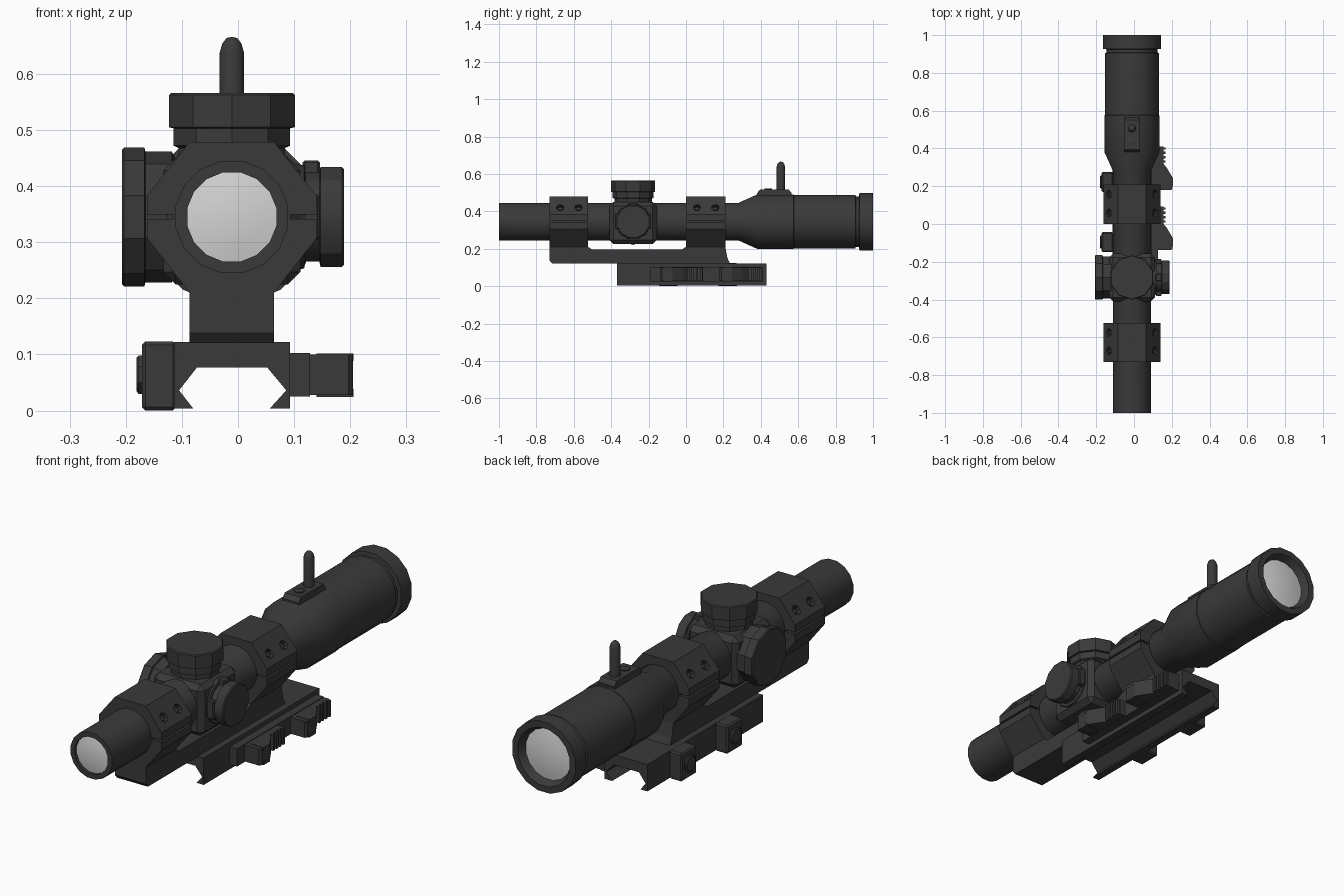
import bpy, bmesh, math
from mathutils import Vector, Matrix

if "Cube" in bpy.data.objects:
    bpy.data.objects.remove(bpy.data.objects["Cube"])

CX, CZ, TY = -0.011, 0.345, -0.283      # optical axis and turret position


def material(name, v):
    m = bpy.data.materials.new(name)
    m.diffuse_color = (v, v, v, 1)
    m.use_nodes = True
    m.node_tree.nodes["Principled BSDF"].inputs["Base Color"].default_value = m.diffuse_color
    return m


BLACK = material("matte black", 0.042)
GLASS = material("pale glass", 0.66)


def finish(name, bm, mat=BLACK, smooth=None):
    bmesh.ops.remove_doubles(bm, verts=bm.verts, dist=1e-5)
    bmesh.ops.recalc_face_normals(bm, faces=bm.faces)
    me = bpy.data.meshes.new(name)
    bm.to_mesh(me)
    bm.free()
    me.materials.append(mat)
    ob = bpy.data.objects.new(name, me)
    bpy.context.collection.objects.link(ob)
    if smooth:
        bpy.ops.object.select_all(action='DESELECT')
        ob.select_set(True)
        bpy.context.view_layer.objects.active = ob
        bpy.ops.object.shade_smooth_by_angle(angle=math.radians(smooth))
    return ob


def lathe(name, prof, axis, centre, n=16, mat=BLACK, smooth=30):
    """Revolve (radius, height) points about an axis; the centre gives the offset."""
    bm = bmesh.new()
    rings = []
    for r, h in prof:
        ring = []
        for i in range(n):
            a = (i + 0.5) * 2 * math.pi / n
            u, w = r * math.cos(a), r * math.sin(a)
            p = {'X': (h, u, w), 'Y': (u, h, w), 'Z': (u, w, h)}[axis]
            ring.append(bm.verts.new(Vector(p) + Vector(centre)))
        rings.append(ring)
    for a, b in zip(rings, rings[1:]):
        for i in range(n):
            j = (i + 1) % n
            bm.faces.new((a[i], a[j], b[j], b[i]))
    for ring, (r, h) in ((rings[0], prof[0]), (rings[-1], prof[-1])):
        if r > 1e-4:
            bm.faces.new(ring)
    bmesh.ops.dissolve_degenerate(bm, dist=1e-6, edges=bm.edges)
    return finish(name, bm, mat, smooth)


def extrude(name, pts, axis, lo, hi):
    """Extrude a flat outline along an axis from lo to hi."""
    bm = bmesh.new()
    put = {'X': lambda p, h: (h, *p), 'Y': lambda p, h: (p[0], h, p[1]),
           'Z': lambda p, h: (*p, h)}[axis]
    a = [bm.verts.new(put(p, lo)) for p in pts]
    b = [bm.verts.new(put(p, hi)) for p in pts]
    bm.faces.new(a)
    bm.faces.new(b)
    for i in range(len(a)):
        j = (i + 1) % len(a)
        bm.faces.new((a[i], a[j], b[j], b[i]))
    return finish(name, bm)


def box(name, x0, x1, y0, y1, z0, z1, bevel=0):
    ob = extrude(name, [(x0, y0), (x1, y0), (x1, y1), (x0, y1)], 'Z', z0, z1)
    if bevel:
        m = ob.modifiers.new("bevel", 'BEVEL')
        m.width, m.segments = bevel, 1
    return ob


# Scope tube with both recessed ends
lathe("scope_tube", [(0, -0.985), (0.081, -0.985), (0.081, -1), (0.102, -1), (0.102, 0.28),
                     (0.148, 0.38), (0.148, 0.575), (0.145, 0.577), (0.145, 0.905),
                     (0.138, 0.908), (0.138, 0.925), (0.156, 0.927), (0.156, 1),
                     (0.128, 1), (0.110, 0.965), (0, 0.965)], 'Y', (CX, 0, CZ), 16)
lathe("front_lens", [(0.081, -0.988), (0.055, -0.993), (0.028, -0.996), (0, -0.997)],
      'Y', (CX, 0, CZ), 16, GLASS, 60)
lathe("rear_lens", [(0.112, 0.968), (0.075, 0.975), (0.038, 0.979), (0, 0.98)],
      'Y', (CX, 0, CZ), 16, GLASS, 60)

# Clamp rings: octagon outline with a split slot on each side, and screw holes
half = [(0.075, 0.479), (0.151, 0.383), (0.151, 0.349), (0.105, 0.349),
        (0.105, 0.341), (0.151, 0.341), (0.151, 0.307), (0.075, 0.21)]
outline = [(CX + x, z) for x, z in half] + [(CX - x, z) for x, z in reversed(half)]
slope = Vector((0.096, 0, 0.076)).normalized()
for name, y0, y1 in (("front_ring", -0.73, -0.523), ("rear_ring", 0.0, 0.21)):
    ring = extrude(name, outline, 'Y', y0, y1)
    bm = bmesh.new()
    for s in (-1, 1):
        n = Vector((s * slope.x, 0, slope.z))
        for t in (0.28, 0.75):
            at = Vector((CX + s * 0.122, y0 + t * (y1 - y0), 0.42))
            rot = n.to_track_quat('Z', 'Y').to_matrix().to_4x4()
            bmesh.ops.create_cone(bm, cap_ends=True, segments=10, radius1=0.021, radius2=0.021,
                                  depth=0.04, matrix=Matrix.Translation(at) @ rot)
            # screw head sitting in the hole
            hb = bmesh.new()
            bmesh.ops.create_cone(hb, cap_ends=True, segments=6, radius1=0.013, radius2=0.011,
                                  depth=0.014, matrix=Matrix.Translation(at - n * 0.016) @ rot)
            finish(name + "_screw", hb)
    cutter = finish(name + "_hole_cutter", bm)
    cutter.hide_render = True
    cutter.hide_set(True)
    m = ring.modifiers.new("holes", 'BOOLEAN')
    m.operation, m.object, m.solver = 'DIFFERENCE', cutter, 'EXACT'

# Cantilever base joining the rings
extrude("mount_base", [(-0.73, 0.138), (-0.715, 0.12), (0.235, 0.12), (0.222, 0.15), (0.21, 0.21),
                       (0, 0.21), (-0.025, 0.195), (-0.5, 0.195), (-0.523, 0.21), (-0.73, 0.21)],
        'X', CX - 0.075, CX + 0.075)

# Dovetail rail clamp
extrude("rail_clamp", [(-0.114, 0.122), (0.093, 0.122), (0.093, 0.004), (0.057, 0.004),
                       (0.086, 0.036), (0.052, 0.077), (-0.073, 0.077), (-0.105, 0.036),
                       (-0.08, 0.004), (-0.114, 0.004)], 'Y', -0.37, 0.43)
box("lever_bar", 0.09, 0.128, -0.19, 0.41, 0.025, 0.103)

# Quick-release levers on the right, clamp blocks and nuts on the left
for tag, d in (("rear", 0.0), ("front", -0.318)):
    extrude(tag + "_lever", [(0.12, 0.18 + d), (0.197, 0.18 + d), (0.205, 0.19 + d),
                             (0.205, 0.245 + d), (0.172, 0.3 + d), (0.155, 0.32 + d),
                             (0.155, 0.41 + d), (0.12, 0.41 + d)], 'Z', 0.028, 0.1)
    for k in range(4):
        y = 0.325 + d + k * 0.023
        box(tag + "_lever_rib", 0.15, 0.166, y, y + 0.012, 0.028, 0.1)
    for z in (0.024, 0.088):
        box(tag + "_lever_lip", 0.14, 0.206, 0.2 + d, 0.245 + d, z, z + 0.014)
    box(tag + "_clamp_block", -0.171, -0.11, 0.17 + d, 0.275 + d, 0, 0.123, 0.006)
    lathe(tag + "_clamp_nut", [(0.037, -0.165), (0.037, -0.177), (0.032, -0.181)], 'X',
          (0, 0.222 + d, 0.064), 8)

# Turret housing and its three knobs
box("turret_housing", CX - 0.122, CX + 0.122, TY - 0.127, TY + 0.127, CZ - 0.12, CZ + 0.105, 0.022)
lathe("top_turret", [(0.1, 0.44), (0.1, 0.468), (0.109, 0.472), (0.109, 0.503), (0.118, 0.505),
                     (0.118, 0.562), (0.114, 0.566)], 'Z', (CX, TY, 0), 10)
lathe("left_turret", [(0.1, -0.11), (0.117, -0.118), (0.117, -0.165), (0.124, -0.167),
                      (0.124, -0.203), (0.12, -0.207)], 'X', (0, TY, CZ), 10)
lathe("right_turret", [(0.098, 0.1), (0.095, 0.118), (0.082, 0.12), (0.082, 0.145),
                       (0.092, 0.147), (0.092, 0.185), (0.088, 0.189)], 'X', (0, TY, CZ), 12)
box("right_turret_stop", 0.115, 0.146, TY - 0.02, TY + 0.02, 0.41, 0.446, 0.004)
for s in (-1, 1):
    box("right_turret_tab", 0.115, 0.146, TY + s * 0.085 - 0.012, TY + s * 0.085 + 0.012,
        CZ - 0.04, CZ + 0.04, 0.004)

# Zoom lever: foot, upright peg with round tip, and screw
extrude("zoom_lever_foot", [(0.38, 0.48), (0.565, 0.48), (0.565, 0.497), (0.55, 0.516),
                            (0.395, 0.516), (0.38, 0.497)], 'X', CX - 0.039, CX + 0.039)
lathe("zoom_lever_peg", [(0.023, 0.5), (0.023, 0.637), (0.018, 0.654), (0.01, 0.664), (0, 0.666)],
      'Z', (CX, 0.507, 0), 10, BLACK, 50)
lathe("zoom_lever_screw", [(0.021, 0.51), (0.021, 0.521), (0.015, 0.523)], 'Z', (CX, 0.44, 0), 10)
